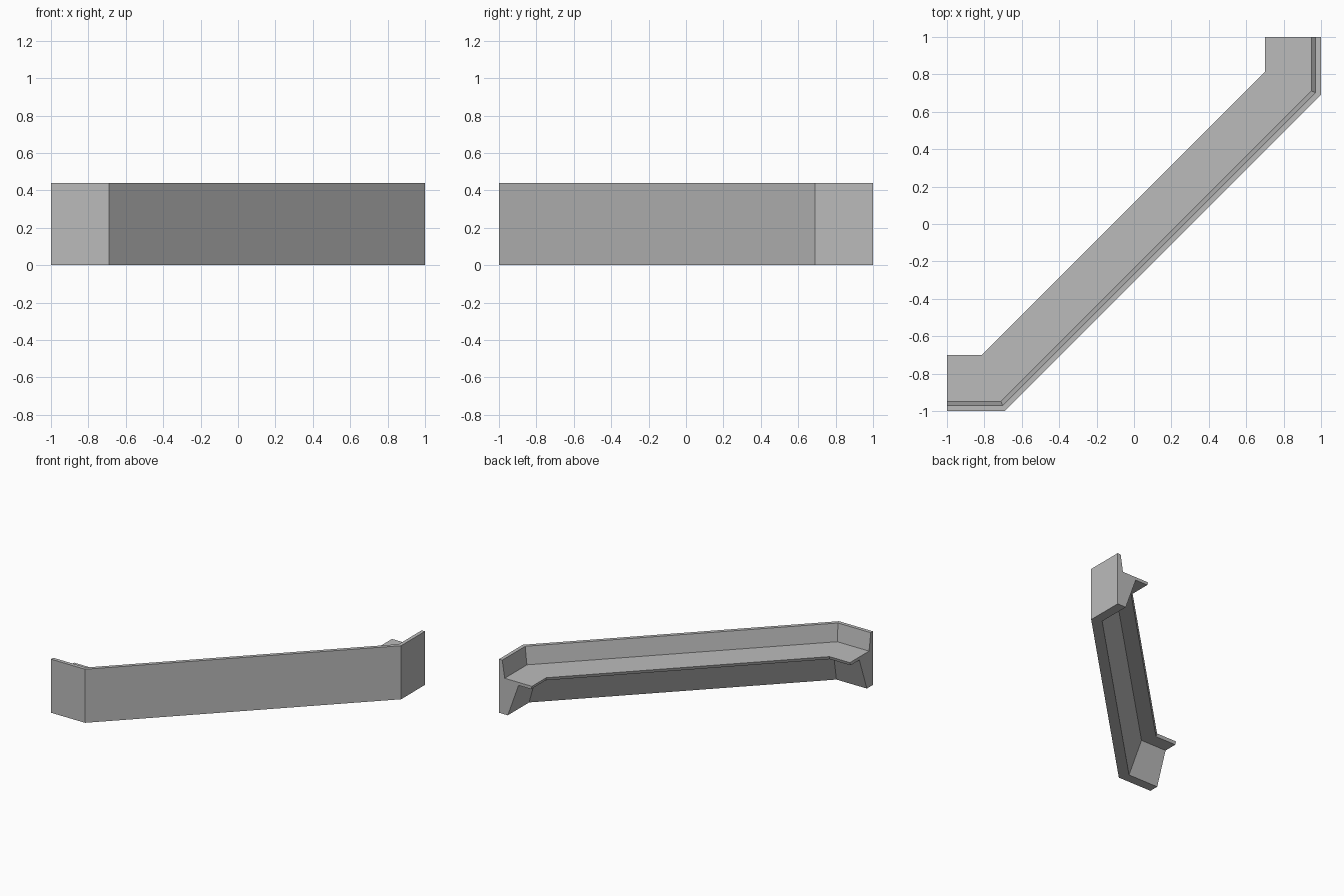
import bpy
import bmesh

if "Cube" in bpy.data.objects:
    bpy.data.objects.remove(bpy.data.objects["Cube"])

# Single grey paint
grey = bpy.data.materials.new("mid_grey")
grey.diffuse_color = (0.5, 0.5, 0.5, 1)
grey.use_nodes = True
grey.node_tree.nodes["Principled BSDF"].inputs["Base Color"].default_value = grey.diffuse_color

# Cross-section: (distance inward from the outer face, height)
PROFILE = [(0, 0), (0, 0.44), (0.03, 0.44), (0.052, 0.297),
           (0.30, 0.297), (0.292, 0.272), (0.178, 0.272), (0.08, 0)]
MITRE = 0.4142  # tangent of half the 45 degree bend


def stations(d):
    """Plan positions along the bent path, offset inward by d."""
    return [(-1, -1 + d),
            (-0.69 - MITRE * d, -1 + d),
            (1 - d, 0.69 + MITRE * d),
            (1 - d, 1)]


# Sweep the ledge profile along the path with mitred bends
bm = bmesh.new()
columns = [[bm.verts.new((x, y, z)) for x, y in stations(d)] for d, z in PROFILE]
n = len(columns)
for i in range(n):
    a, b = columns[i], columns[(i + 1) % n]
    for k in range(3):
        bm.faces.new((a[k], a[k + 1], b[k + 1], b[k]))

# End caps
for k in (0, 3):
    bm.faces.new([c[k] for c in columns])
bmesh.ops.recalc_face_normals(bm, faces=bm.faces)

mesh = bpy.data.meshes.new("wall_ledge")
bm.to_mesh(mesh)
bm.free()
mesh.materials.append(grey)
ledge = bpy.data.objects.new("wall_ledge", mesh)
bpy.context.collection.objects.link(ledge)
